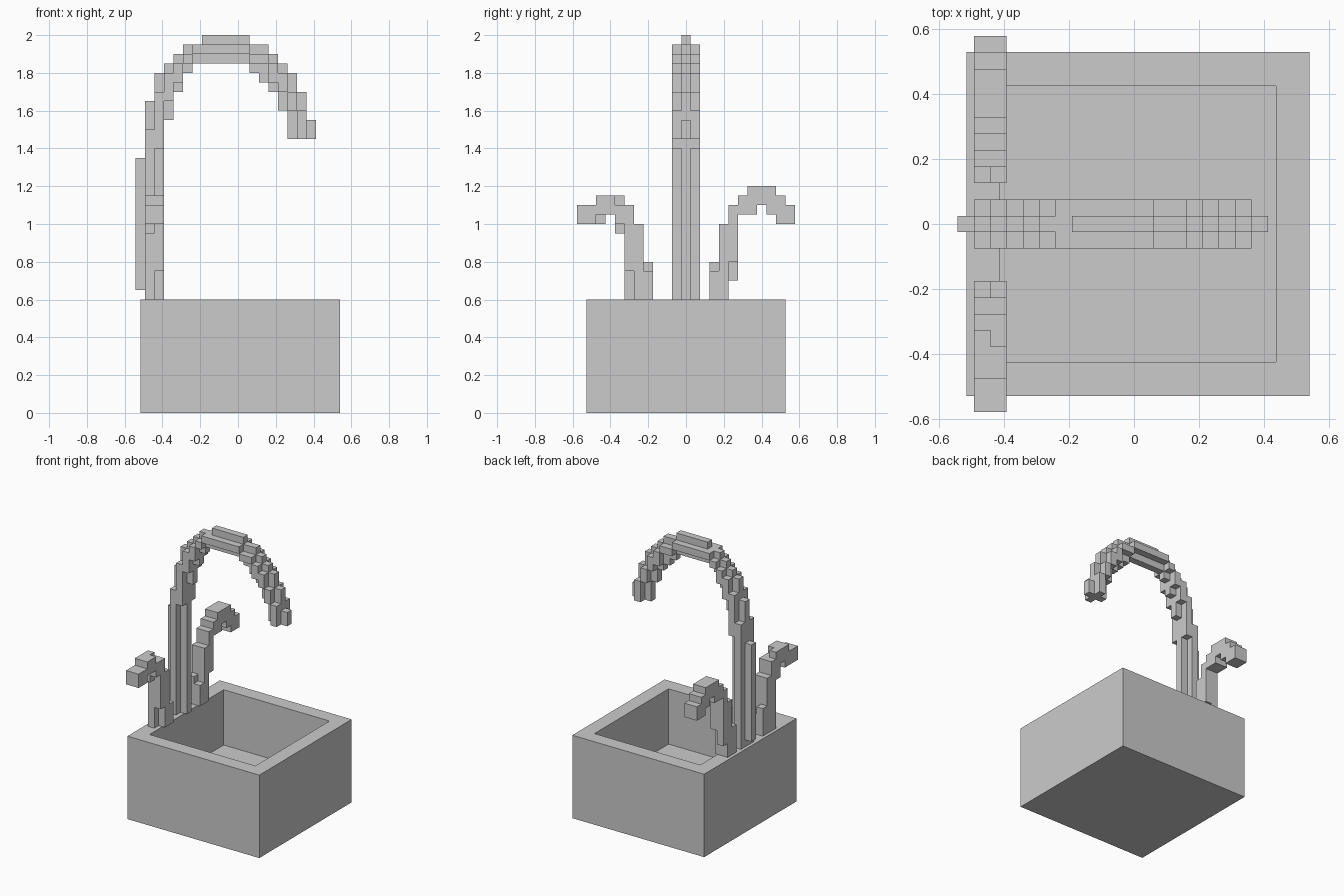
import bpy, bmesh, math
from mathutils import Vector

if "Cube" in bpy.data.objects:
    bpy.data.objects.remove(bpy.data.objects["Cube"])

S = 0.0502                 # block width
H = 0.05                   # block height
X0, Z0 = -0.542, 0.6       # block grid origin


def finish(name, bm):
    bmesh.ops.recalc_face_normals(bm, faces=bm.faces)
    me = bpy.data.meshes.new(name)
    bm.to_mesh(me)
    bm.free()
    ob = bpy.data.objects.new(name, me)
    bpy.context.collection.objects.link(ob)
    return ob


def block_object(name, columns):
    """columns: (i, j, low, high) stacks of blocks; only outer faces are made."""
    cells = {(i, j, k) for i, j, lo, hi in columns for k in range(lo, hi)}
    bm = bmesh.new()
    verts = {}

    def vert(p):
        if p not in verts:
            verts[p] = bm.verts.new((X0 + p[0] * S, (p[1] - 0.5) * S, Z0 + p[2] * H))
        return verts[p]

    for c in cells:
        for axis in range(3):
            for side in (0, 1):
                n = list(c)
                n[axis] += 2 * side - 1
                if tuple(n) in cells:
                    continue
                u, v = (axis + 1) % 3, (axis + 2) % 3
                loop = []
                for a, b in ((0, 0), (1, 0), (1, 1), (0, 1)):
                    p = list(c)
                    p[axis] += side
                    p[u] += a
                    p[v] += b
                    loop.append(vert(tuple(p)))
                bm.faces.new(loop if side else loop[::-1])
    # merge coplanar block faces
    bmesh.ops.dissolve_limit(bm, angle_limit=math.radians(1),
                             verts=bm.verts, edges=bm.edges)
    return finish(name, bm)


# Basin: box with an inset, sunken top
bm = bmesh.new()
bmesh.ops.create_cube(bm, size=1)
for v in bm.verts:
    v.co = Vector((v.co.x * 1.055 + 0.0125, v.co.y * 1.056, (v.co.z + 0.5) * 0.6))
top = max(bm.faces, key=lambda f: f.calc_center_median().z)
bmesh.ops.inset_region(bm, faces=[top], thickness=0.147)
well = bmesh.ops.extrude_discrete_faces(bm, faces=[top])["faces"][0]
bmesh.ops.translate(bm, verts=well.verts, vec=(0, 0, -0.4))
finish("basin", bm)

# Spout: centre row (taller) and two matching side rows
centre = {0: (1, 15), 1: (0, 21), 2: (0, 24), 3: (19, 25), 4: (22, 26), 5: (24, 27),
          6: (25, 27), 12: (24, 27), 13: (23, 27), 14: (22, 26), 15: (20, 25),
          16: (17, 24), 17: (17, 22), 18: (17, 19)}
sides = {1: (0, 18), 2: (16, 22), 3: (21, 24), 4: (23, 25), 5: (25, 26), 6: (26, 27),
         12: (25, 26), 13: (25, 26), 14: (23, 25), 15: (22, 24), 16: (20, 22), 17: (17, 20)}
for i in range(7, 12):
    centre[i] = (25, 28)
    sides[i] = (26, 27)
spout = [(i, 0, *s) for i, s in centre.items()]
spout += [(i, j, *s) for i, s in sides.items() for j in (-1, 1)]
block_object("spout", spout)

# Handles: two block rows each, inner row may differ from the outer one
near = {-11: (8, 10), -10: (8, 10), -9: (8, 11), -8: (9, 11), -7: (7, 11),
        -6: (0, 10), -5: (0, 8), -4: (0, 4)}
near_inner = {**near, -9: (9, 11), -7: (8, 10), -6: (3, 10), -4: (0, 3)}
far = {3: (0, 4), 4: (0, 8), 5: (2, 10), 6: (9, 11), 7: (9, 12), 8: (10, 12),
       9: (9, 12), 10: (8, 11), 11: (8, 10)}
far_inner = {**far, 3: (0, 3), 5: (4, 10)}
for name, outer, inner in (("near_handle", near, near_inner), ("far_handle", far, far_inner)):
    block_object(name, [(1, j, *s) for j, s in outer.items()]
                 + [(2, j, *s) for j, s in inner.items()])
